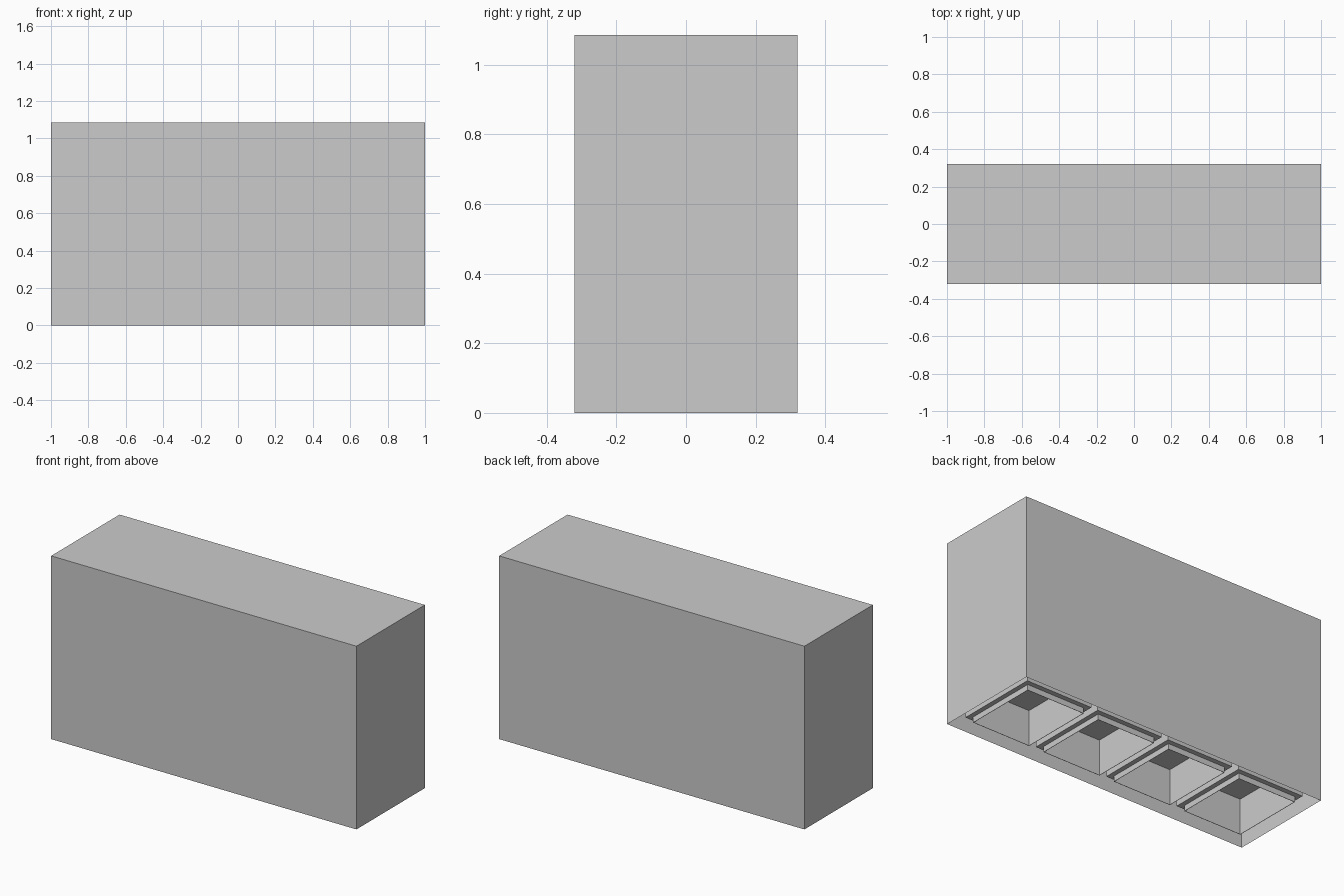
import bpy, bmesh

if "Cube" in bpy.data.objects:
    bpy.data.objects.remove(bpy.data.objects["Cube"])


def new_object(name, bm, location=(0, 0, 0)):
    mesh = bpy.data.meshes.new(name)
    bm.to_mesh(mesh)
    bm.free()
    ob = bpy.data.objects.new(name, mesh)
    ob.location = location
    bpy.context.collection.objects.link(ob)
    return ob


def nested_rectangles(bm, profile):
    """Skin a run of (half_x, half_y, z) rectangles and cap both ends."""
    loops = [[bm.verts.new((sx * hx, sy * hy, z))
              for sx, sy in ((-1, -1), (1, -1), (1, 1), (-1, 1))]
             for hx, hy, z in profile]
    for a, b in zip(loops, loops[1:]):
        for i in range(4):
            j = (i + 1) % 4
            bm.faces.new((a[i], a[j], b[j], b[i]))
    bm.faces.new(loops[0])
    bm.faces.new(loops[-1])
    bmesh.ops.recalc_face_normals(bm, faces=bm.faces)


# Outer casing: thin box, open underneath
W, D, H = 2.0, 0.64, 1.085
bm = bmesh.new()
bmesh.ops.create_cube(bm, size=1)
for v in bm.verts:
    v.co = (v.co.x * W, v.co.y * D, (v.co.z + 0.5) * H)
bottom = [f for f in bm.faces if f.normal.z < -0.5]
bmesh.ops.delete(bm, geom=bottom, context='FACES_ONLY')
new_object("outer_casing", bm)

# Four recessed sockets: flange, lowered rim, deep square well
SOCKET = [
    (0.2175, 0.25, 0.225),
    (0.2175, 0.25, 0.033),
    (0.190, 0.221, 0.033),
    (0.190, 0.221, 0.0),
    (0.188, 0.219, 0.0),
    (0.188, 0.219, 0.033),
    (0.187, 0.218, 0.21),
]
PITCH = 0.478
for i in range(4):
    bm = bmesh.new()
    nested_rectangles(bm, SOCKET)
    new_object(f"socket_{i + 1}", bm, ((i - 1.5) * PITCH, 0, 0))
